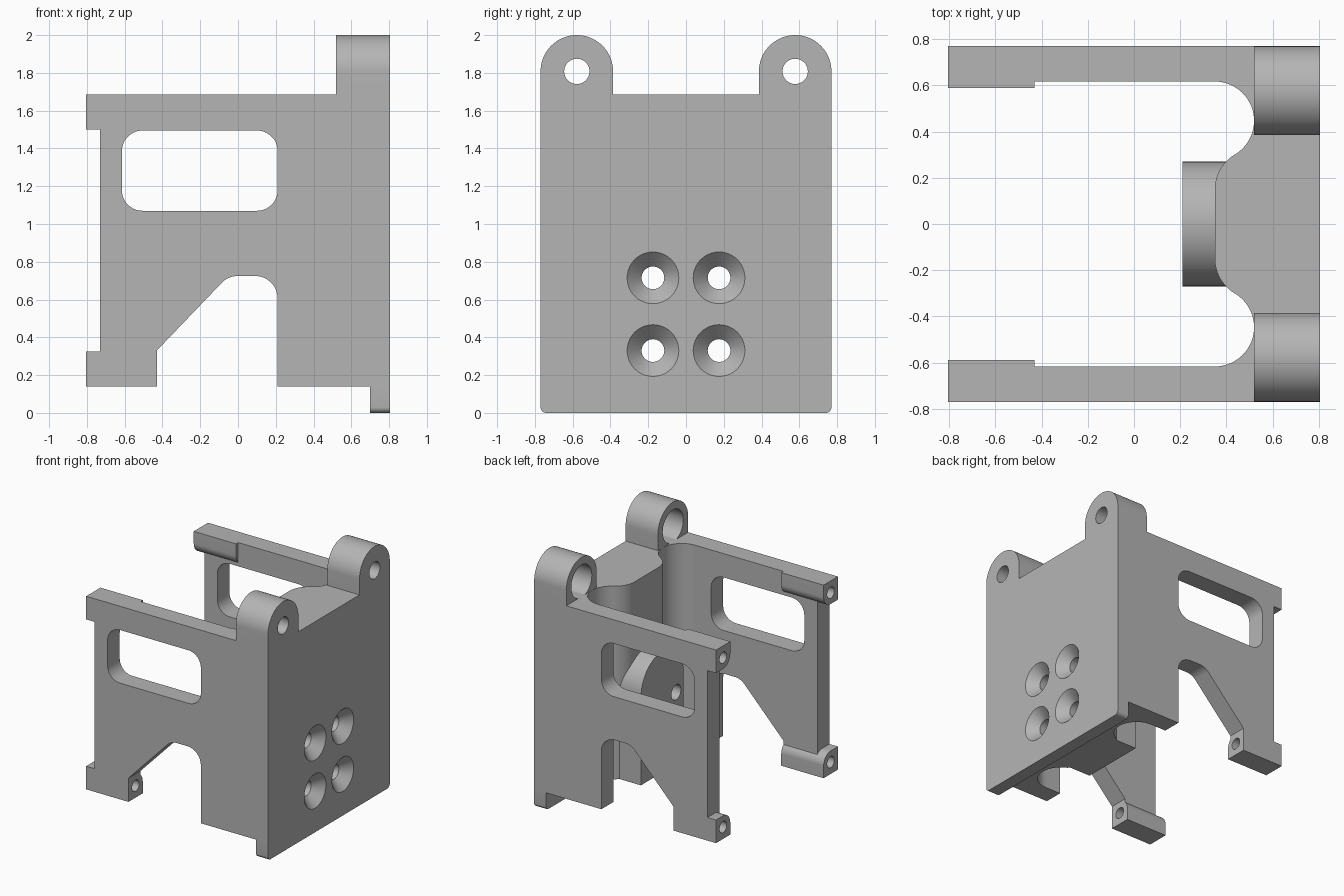
import bpy, bmesh
from math import sin, cos, radians, pi
from mathutils import Vector

if "Cube" in bpy.data.objects:
    bpy.data.objects.remove(bpy.data.objects["Cube"], do_unlink=True)

grey = bpy.data.materials.new("plain grey")
grey.use_nodes = True
grey.diffuse_color = (0.46, 0.46, 0.46, 1)
grey.node_tree.nodes["Principled BSDF"].inputs["Base Color"].default_value = (0.46, 0.46, 0.46, 1)


def arc(cx, cy, r, start, end, steps=14):
    angles = [radians(start + (end - start) * i / steps) for i in range(steps + 1)]
    return [(cx + r * cos(a), cy + r * sin(a)) for a in angles]


def rounded_box(u0, u1, v0, v1, r):
    return (arc(u1 - r, v1 - r, r, 0, 90) + arc(u0 + r, v1 - r, r, 90, 180)
            + arc(u0 + r, v0 + r, r, 180, 270) + arc(u1 - r, v0 + r, r, 270, 360))


def place(axis, u, v, t):
    return {"x": (t, u, v), "y": (u, t, v), "z": (u, v, t)}[axis]


def loft(name, axis, rings):
    """Solid through (profile, position) rings along an axis."""
    bm = bmesh.new()
    loops = [[bm.verts.new(place(axis, u, v, t)) for u, v in pts] for pts, t in rings]
    bm.faces.new(loops[0])
    bm.faces.new(loops[-1])
    n = len(loops[0])
    for a, b in zip(loops, loops[1:]):
        for i in range(n):
            j = (i + 1) % n
            bm.faces.new((a[i], a[j], b[j], b[i]))
    bmesh.ops.recalc_face_normals(bm, faces=bm.faces)
    mesh = bpy.data.meshes.new(name)
    bm.to_mesh(mesh)
    bm.free()
    mesh.materials.append(grey)
    obj = bpy.data.objects.new(name, mesh)
    bpy.context.collection.objects.link(obj)
    return obj


def prism(name, axis, pts, lo, hi):
    return loft(name, axis, [(pts, lo), (pts, hi)])


def circle(u, v, r, n=40):
    return arc(u, v, r, 0, 360 - 360 / n, n - 1)


def cut(target, cutter):
    cutter.hide_render = True
    mod = target.modifiers.new("cut", "BOOLEAN")
    mod.operation, mod.solver, mod.object = "DIFFERENCE", "EXACT", cutter
    bpy.context.view_layer.objects.active = target
    bpy.ops.object.modifier_apply(modifier=mod.name)


BOTTOM, TOP, FRONT = 0.14, 1.685, 0.805
parts, cutters = [], []

# U-shaped body: two side walls and a thick end wall with S-curved inside
half = [(FRONT, 0.77), (-0.73, 0.77), (-0.73, 0.617)]
half += arc(0.35, 0.447, 0.17, 90, -59.7, 24) + arc(0.524, 0.15, 0.174, 120.3, 180)
outline = half + [(x, -y) for x, y in reversed(half)]
body = prism("body", "z", outline, BOTTOM, TOP)

# Round-topped screw pad inside the end wall
pad_outline = [(-0.27, BOTTOM), (0.27, BOTTOM)] + arc(0, 0.84, 0.27, 0, 180, 36)
pad = prism("screw_pad", "x", pad_outline, 0.21, 0.46)

# Lip under the end wall
lip_outline = ([(0.77, BOTTOM), (-0.77, BOTTOM)] + arc(-0.74, 0.03, 0.03, 180, 270, 6)
               + arc(0.74, 0.03, 0.03, 270, 360, 6))
lip = prism("bottom_lip", "x", lip_outline, 0.70, FRONT)
parts += [body, pad, lip]

# Side windows and leg openings
window = prism("window_cutter", "y", rounded_box(-0.615, 0.21, 1.07, 1.495, 0.11), -1, 1)
opening_outline = ([(0.21, 0), (0.21, 0.6)] + arc(0.09, 0.605, 0.12, 0, 90)
                   + arc(0.0, 0.605, 0.12, 90, 135) + [(-0.43, 0.33), (-0.43, 0)])
opening = prism("opening_cutter", "y", opening_outline, -1, 1)
cutters += [window, opening]
cut(body, window)
cut(body, opening)

# Four countersunk screw holes
for y in (-0.175, 0.175):
    for z in (0.33, 0.715):
        screw = loft("screw_cutter", "x", [(circle(y, z, 0.06), 0.1), (circle(y, z, 0.06), 0.728),
                                           (circle(y, z, 0.147), 0.815)])
        cutters.append(screw)
        cut(body, screw)
        cut(pad, screw)

for side, label in ((1, "back"), (-1, "front")):
    # Hinge ear with a stepped bore
    cy, cz, r = 0.578 * side, 1.808, 0.192
    ear_outline = [(cy - r, TOP), (cy + r, TOP)] + arc(cy, cz, r, 0, 180, 36)
    ear = prism(label + "_hinge_ear", "x", ear_outline, 0.52, FRONT)
    bore = loft("bore_cutter", "x", [(circle(cy, cz, 0.13), 0.4), (circle(cy, cz, 0.13), 0.70),
                                     (circle(cy, cz, 0.067), 0.7001), (circle(cy, cz, 0.067), 0.9)])
    cut(ear, bore)
    cutters.append(bore)
    parts.append(ear)

    # Upper and lower rails with pin holes, rounded on the inner edge
    rail = [(0.77, BOTTOM), (0.77, 0.325)] + arc(0.68, 0.235, 0.09, 90, 180) + [(0.59, BOTTOM)]
    for level in ("lower", "upper"):
        flip = (lambda z: z) if level == "lower" else (lambda z: BOTTOM + TOP - z)
        bar = prism(f"{label}_{level}_rail", "x", [(y * side, flip(z)) for y, z in rail],
                    -FRONT, -0.43)
        pin = prism("pin_cutter", "x", circle(0.68 * side, flip(0.235), 0.045, 24), -0.9, -0.42)
        cut(bar, pin)
        cut(body, pin)
        cutters.append(pin)
        parts.append(bar)

for c in cutters:
    bpy.data.objects.remove(c, do_unlink=True)

# Smooth the curved faces, keep edges sharp
bpy.ops.object.select_all(action="DESELECT")
for p in parts:
    p.select_set(True)
bpy.context.view_layer.objects.active = body
bpy.ops.object.shade_smooth_by_angle(angle=radians(30))
